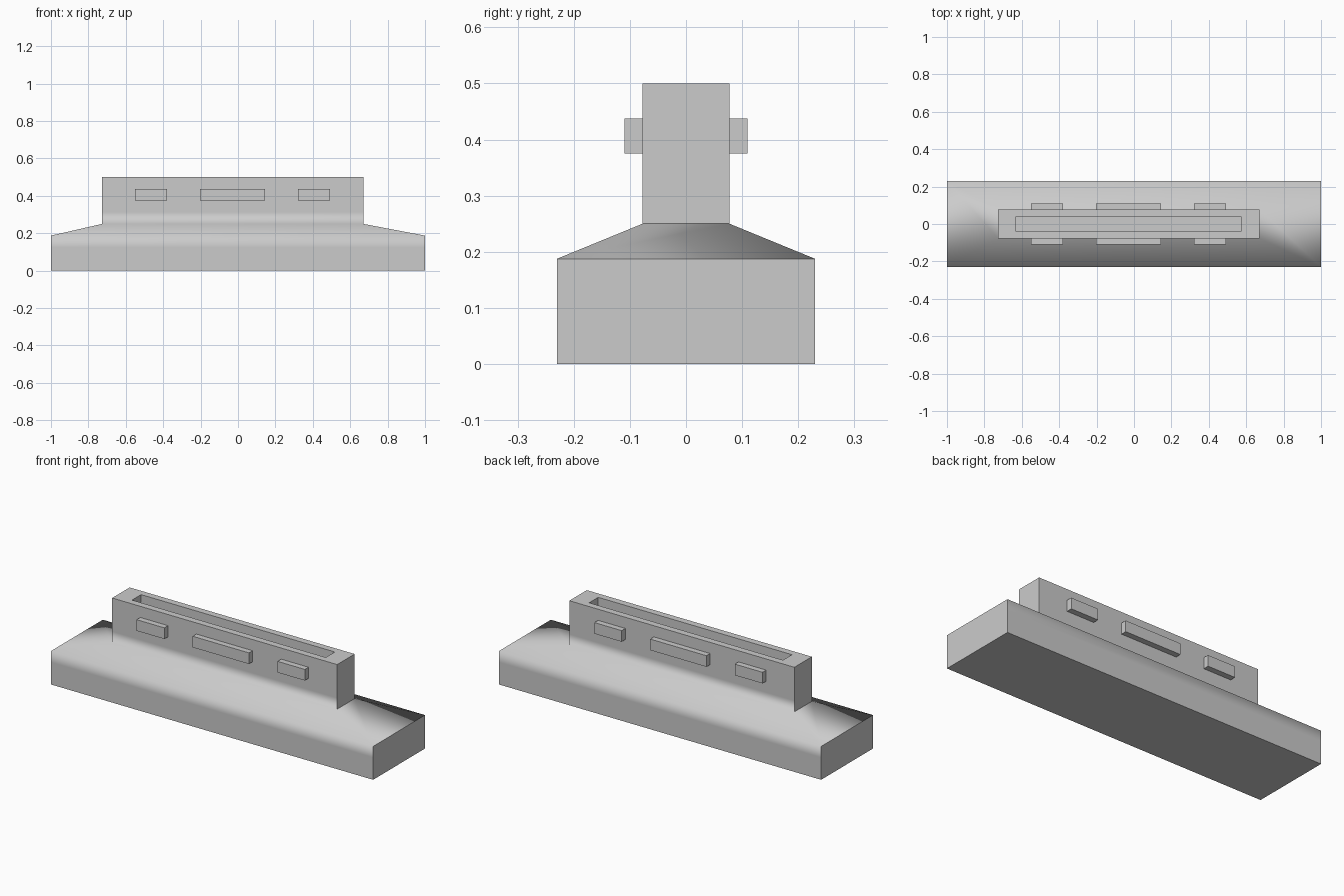
import bpy, bmesh, math

if "Cube" in bpy.data.objects:
    bpy.data.objects.remove(bpy.data.objects["Cube"])


def finish(bm, name, angle=None):
    bmesh.ops.recalc_face_normals(bm, faces=bm.faces)
    mesh = bpy.data.meshes.new(name)
    bm.to_mesh(mesh)
    bm.free()
    obj = bpy.data.objects.new(name, mesh)
    bpy.context.collection.objects.link(obj)
    if angle:
        bpy.ops.object.select_all(action='DESELECT')
        obj.select_set(True)
        bpy.context.view_layer.objects.active = obj
        bpy.ops.object.shade_smooth_by_angle(angle=math.radians(angle))
    return obj


# Housing: stacked rectangular rings (x0, x1, half depth, z), ending down in the slot
BASE = (-1.0, 1.0, 0.23)
NECK = (-0.727, 0.67, 0.0775)
SLOT = (-0.63, 0.573, 0.04)
rings = [(*BASE, 0), (*BASE, 0.125), (*BASE, 0.1875),
         (*NECK, 0.25), (*NECK, 0.3125), (*NECK, 0.5),
         (*SLOT, 0.5), (*SLOT, 0.25)]
bm = bmesh.new()
loops = [[bm.verts.new(p) for p in ((x0, -y, z), (x1, -y, z), (x1, y, z), (x0, y, z))]
         for x0, x1, y, z in rings]
for a, b in zip(loops, loops[1:]):
    for i in range(4):
        j = (i + 1) % 4
        bm.faces.new((a[i], a[j], b[j], b[i]))
bm.faces.new(loops[0][::-1])
bm.faces.new(loops[-1])
finish(bm, "socket_housing", 72)

# Latch tabs on both long sides of the neck
TABS = [("left", -0.552, -0.38), ("middle", -0.204, 0.145), ("right", 0.322, 0.492)]
for side, s in (("front", -1), ("back", 1)):
    for label, x0, x1 in TABS:
        bm = bmesh.new()
        bmesh.ops.create_cube(bm, size=1)
        bmesh.ops.scale(bm, vec=(x1 - x0, 0.0345, 0.0625), verts=bm.verts)
        bmesh.ops.translate(bm, vec=((x0 + x1) / 2, s * 0.09275, 0.40625), verts=bm.verts)
        finish(bm, f"{side}_{label}_tab")
